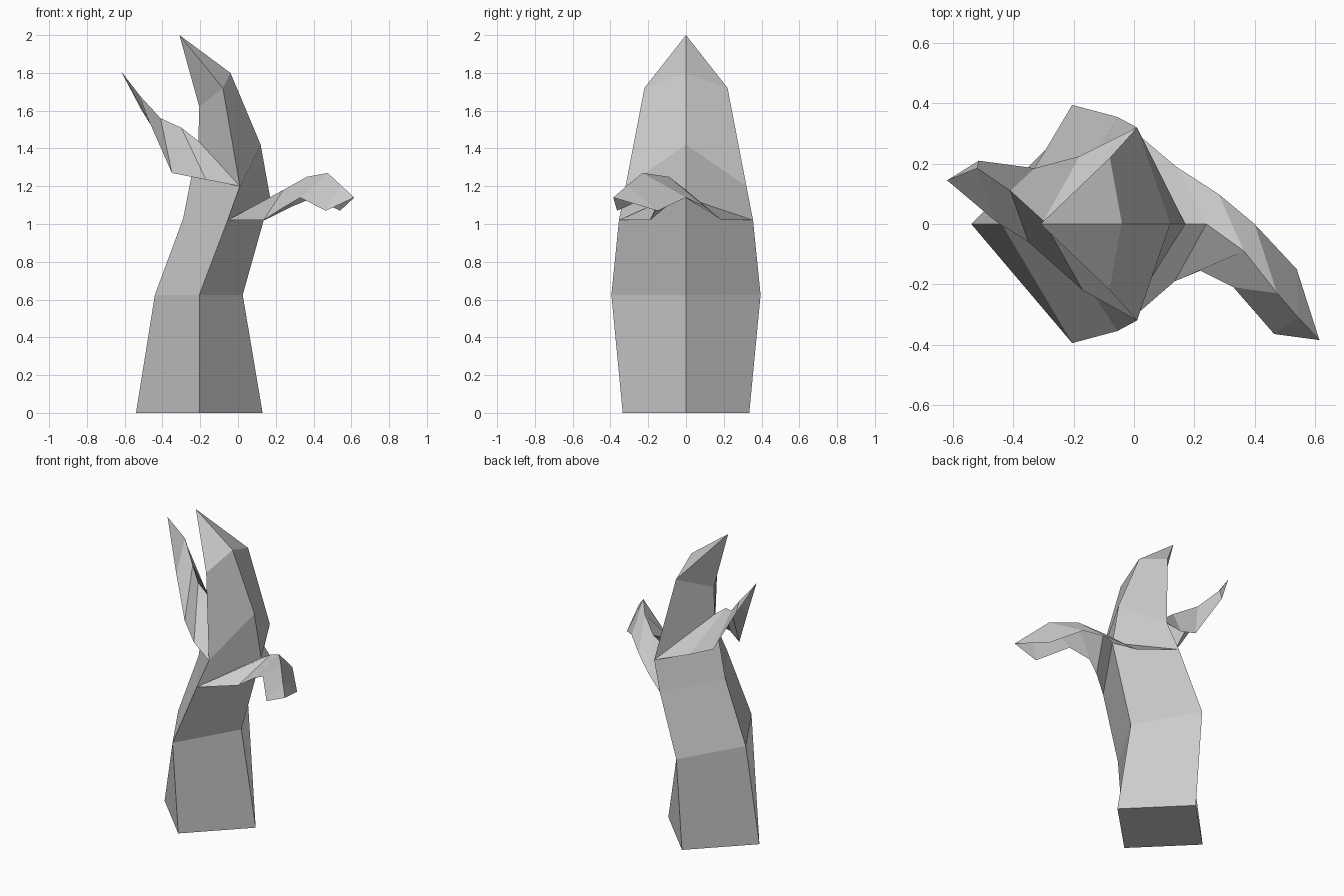
import bpy, bmesh

if "Cube" in bpy.data.objects:
    bpy.data.objects.remove(bpy.data.objects["Cube"])


def make_object(name, bm):
    bmesh.ops.recalc_face_normals(bm, faces=bm.faces[:])
    mesh = bpy.data.meshes.new(name)
    bm.to_mesh(mesh)
    bm.free()
    obj = bpy.data.objects.new(name, mesh)
    bpy.context.collection.objects.link(obj)
    return obj


def strip(bm, row_a, row_b, closed=False):
    n = len(row_a)
    for i in range(n if closed else n - 1):
        j = (i + 1) % n
        bm.faces.new((row_a[i], row_a[j], row_b[j], row_b[i]))


# Stalk: four-sided rings given as left (x, z), sides (x, half width, z), right (x, z)
def stalk(name, rings, tip):
    bm = bmesh.new()
    rows = []
    for (lx, lz), (sx, w, sz), (rx, rz) in rings:
        pts = [(lx, 0, lz), (sx, -w, sz), (rx, 0, rz), (sx, w, sz)]
        rows.append([bm.verts.new(p) for p in pts])
    for a, b in zip(rows, rows[1:]):
        strip(bm, a, b, True)
    bm.faces.new(rows[0])
    top = bm.verts.new(tip)
    for i in range(4):
        bm.faces.new((rows[-1][i], rows[-1][(i + 1) % 4], top))
    return make_object(name, bm)


# Leaf: a folded sheet of rows (front edge, ridge, back edge) closing at a tip
def leaf(name, rows, tip):
    bm = bmesh.new()
    vs = [[bm.verts.new(p) for p in r] for r in rows]
    for a, b in zip(vs, vs[1:]):
        strip(bm, a, b)
    end = bm.verts.new(tip)
    for i in range(2):
        bm.faces.new((vs[-1][i], vs[-1][i + 1], end))
    return make_object(name, bm)


stalk("stalk", [
    ((-0.54, 0), (-0.205, 0.335, 0), (0.13, 0)),
    ((-0.44, 0.625), (-0.205, 0.395, 0.625), (0.025, 0.625)),
    ((-0.29, 1.03), (-0.055, 0.355, 1.02), (0.17, 1.14)),
    ((-0.21, 1.44), (0.01, 0.32, 1.2), (0.12, 1.42)),
    ((-0.205, 1.62), (-0.08, 0.22, 1.72), (-0.04, 1.80)),
], (-0.31, 0, 2.0))

# Drooping leaf on the right
leaf("lower_leaf", [
    [(-0.055, -0.355, 1.02), (0.17, 0, 1.14), (-0.055, 0.355, 1.02)],
    [(0.135, -0.19, 1.02), (0.24, 0, 1.18), (0.14, 0.19, 1.02)],
    [(0.22, -0.155, 1.075), (0.365, -0.09, 1.25), (0.28, 0.10, 1.09)],
    [(0.33, -0.21, 1.14), (0.475, -0.23, 1.27), (0.40, 0, 1.14)],
    [(0.465, -0.365, 1.07), (0.545, -0.31, 1.205), (0.54, -0.15, 1.07)],
], (0.615, -0.385, 1.14))

# Rising leaf on the left
leaf("upper_leaf", [
    [(0.01, -0.32, 1.2), (-0.21, 0, 1.44), (0.01, 0.32, 1.2)],
    [(-0.17, -0.22, 1.235), (-0.30, 0.01, 1.51), (-0.18, 0.225, 1.25)],
    [(-0.35, -0.06, 1.27), (-0.41, 0.11, 1.56), (-0.33, 0.185, 1.31)],
    [(-0.46, 0.01, 1.52), (-0.52, 0.185, 1.68), (-0.515, 0.21, 1.61)],
], (-0.62, 0.145, 1.81))
